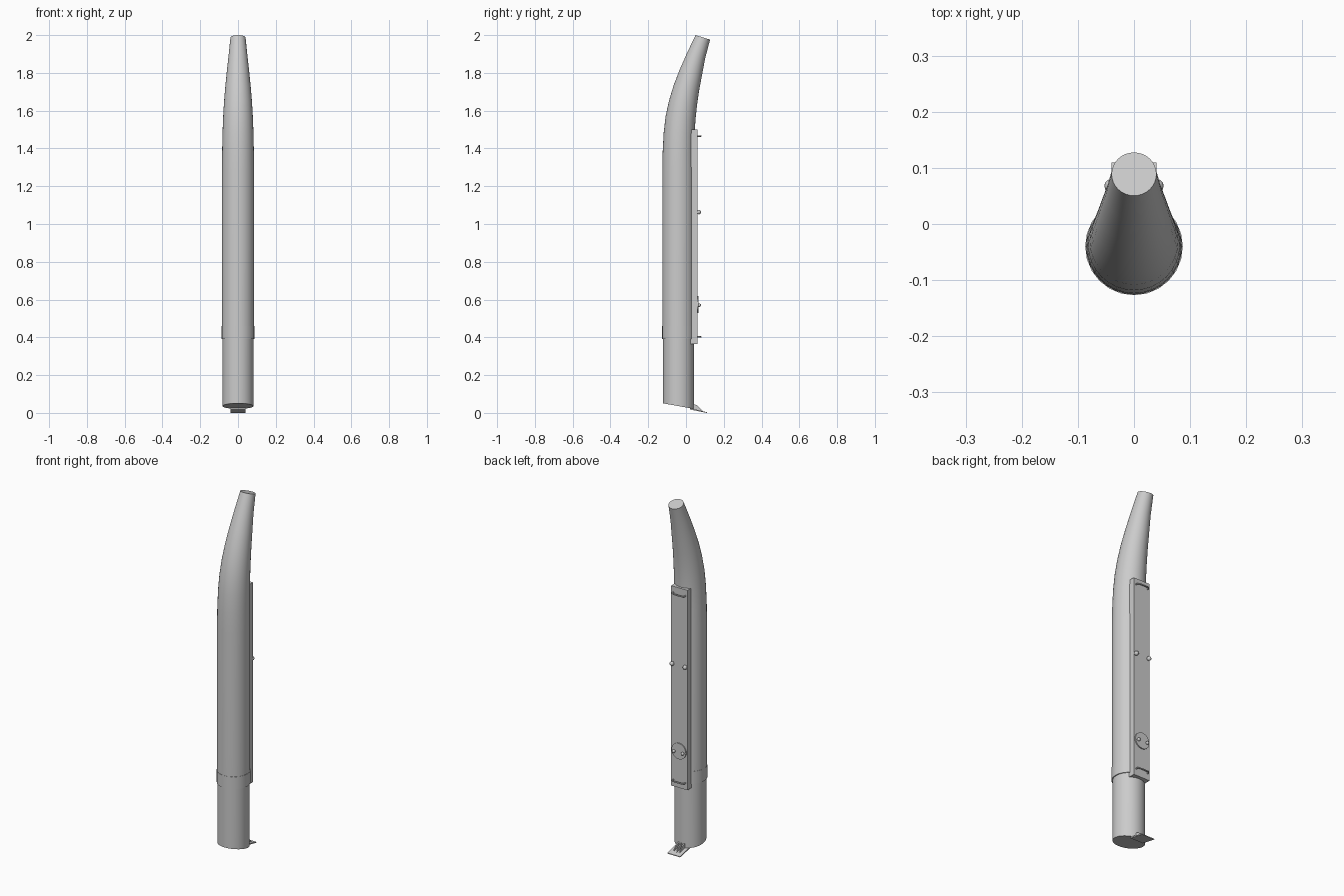
import bpy, bmesh, math
from mathutils import Vector

if "Cube" in bpy.data.objects:
    bpy.data.objects.remove(bpy.data.objects["Cube"])

grey = bpy.data.materials.new("plain grey")
grey.diffuse_color = (0.6, 0.6, 0.6, 1)
grey.use_nodes = True
grey.node_tree.nodes["Principled BSDF"].inputs["Base Color"].default_value = grey.diffuse_color


def finish(bm, name, smooth=True):
    bmesh.ops.recalc_face_normals(bm, faces=bm.faces)
    me = bpy.data.meshes.new(name)
    bm.to_mesh(me)
    bm.free()
    me.materials.append(grey)
    ob = bpy.data.objects.new(name, me)
    bpy.context.collection.objects.link(ob)
    if smooth:
        bpy.context.view_layer.objects.active = ob
        ob.select_set(True)
        bpy.ops.object.shade_smooth_by_angle(angle=math.radians(35))
        ob.select_set(False)
    return ob


def loft(name, sections, n=32):
    # each section: centre y, centre z, radius in x, radius in y, downward slope towards +y
    bm = bmesh.new()
    rings = []
    for y, z, rx, ry, s in sections:
        ring = []
        for i in range(n):
            a = 2 * math.pi * i / n
            dy = ry * math.sin(a)
            ring.append(bm.verts.new((rx * math.cos(a), y + dy, z - s * dy)))
        rings.append(ring)
    for lo, hi in zip(rings, rings[1:]):
        for i in range(n):
            j = (i + 1) % n
            bm.faces.new((lo[i], lo[j], hi[j], hi[i]))
    bm.faces.new(rings[0])
    bm.faces.new(rings[-1])
    return finish(bm, name)


def prism(name, profile, x0, x1):
    # y-z outline extruded along x
    bm = bmesh.new()
    face = bm.faces.new([bm.verts.new((x0, y, z)) for y, z in profile])
    ext = bmesh.ops.extrude_face_region(bm, geom=[face])
    verts = [v for v in ext["geom"] if isinstance(v, bmesh.types.BMVert)]
    bmesh.ops.translate(bm, verts=verts, vec=(x1 - x0, 0, 0))
    return finish(bm, name, False)


def rod(name, pts, r, n=8):
    # round bar following points in the x-y plane
    bm = bmesh.new()
    pts = [Vector(p) for p in pts]
    rings = []
    for i, p in enumerate(pts):
        t = (pts[min(i + 1, len(pts) - 1)] - pts[max(i - 1, 0)]).normalized()
        side = t.cross(Vector((0, 0, 1)))
        rings.append([bm.verts.new(p + r * (math.cos(a) * side + math.sin(a) * Vector((0, 0, 1))))
                      for a in (2 * math.pi * k / n for k in range(n))])
    for lo, hi in zip(rings, rings[1:]):
        for k in range(n):
            bm.faces.new((lo[k], lo[(k + 1) % n], hi[(k + 1) % n], hi[k]))
    bm.faces.new(rings[0])
    bm.faces.new(rings[-1])
    return finish(bm, name)


def knob(name, x, z, r):
    # short stem with a ball on the end
    bm = bmesh.new()
    bmesh.ops.create_uvsphere(bm, u_segments=12, v_segments=8, radius=r)
    bmesh.ops.translate(bm, verts=bm.verts, vec=(x, 0.08 - r, z))
    finish(bm, name)
    rod(name + "_stem", [(x, 0.05, z), (x, 0.07, z)], r * 0.6)


# lower tube with slanted foot
loft("lower_tube", [(-0.04, 0.036, 0.082, 0.082, 0.18), (-0.04, 0.42, 0.082, 0.082, 0)])

# outer sleeve collar
loft("sleeve_collar", [(-0.04, 0.39, 0.087, 0.087, 0), (-0.04, 0.46, 0.087, 0.087, 0)], 24)

# upper tube, bending back and tapering to the tip
loft("upper_tube", [
    (-0.04, 0.40, 0.0855, 0.0855, 0),
    (-0.04, 1.27, 0.0855, 0.0855, 0),
    (-0.0395, 1.38, 0.084, 0.084, 0.02),
    (-0.036, 1.48, 0.082, 0.082, 0.06),
    (-0.029, 1.56, 0.079, 0.079, 0.12),
    (-0.016, 1.64, 0.0745, 0.074, 0.18),
    (0.002, 1.72, 0.068, 0.067, 0.23),
    (0.025, 1.80, 0.060, 0.059, 0.27),
    (0.053, 1.89, 0.050, 0.048, 0.30),
    (0.089, 1.988, 0.040, 0.0385, 0.31)])

# back plate
prism("back_plate", [(0.015, 0.365), (0.06, 0.365), (0.06, 1.5), (0.015, 1.5)], -0.051, 0.051)

# bowed handles at both ends of the plate
for label, z in (("upper", 1.465), ("lower", 0.402)):
    rod(label + "_handle", [(-0.038, 0.055, z), (-0.037, 0.07, z), (-0.028, 0.077, z),
                            (0, 0.078, z), (0.028, 0.077, z), (0.037, 0.07, z),
                            (0.038, 0.055, z)], 0.004)

# round disc on the plate
bm = bmesh.new()
bmesh.ops.create_cone(bm, cap_ends=True, segments=24, radius1=0.045, radius2=0.045, depth=0.012)
for v in bm.verts:
    v.co = (v.co.x, 0.06 + v.co.z, 0.575 + v.co.y)
finish(bm, "disc")

# paired knobs
for label, s in (("left", -1), ("right", 1)):
    knob(label + "_upper_knob", s * 0.041, 1.063, 0.012)
    knob(label + "_disc_knob", s * 0.028, 0.57, 0.009)

# foot tongue and its ribs
prism("foot_tongue", [(0.02, 0.018), (0.11, 0.0), (0.11, 0.004), (0.02, 0.026)], -0.04, 0.04)
for i, x in enumerate((-0.018, 0.0, 0.018)):
    prism("foot_rib_%d" % (i + 1), [(0.03, 0.02), (0.095, 0.005), (0.06, 0.04), (0.03, 0.05)],
          x - 0.003, x + 0.003)
